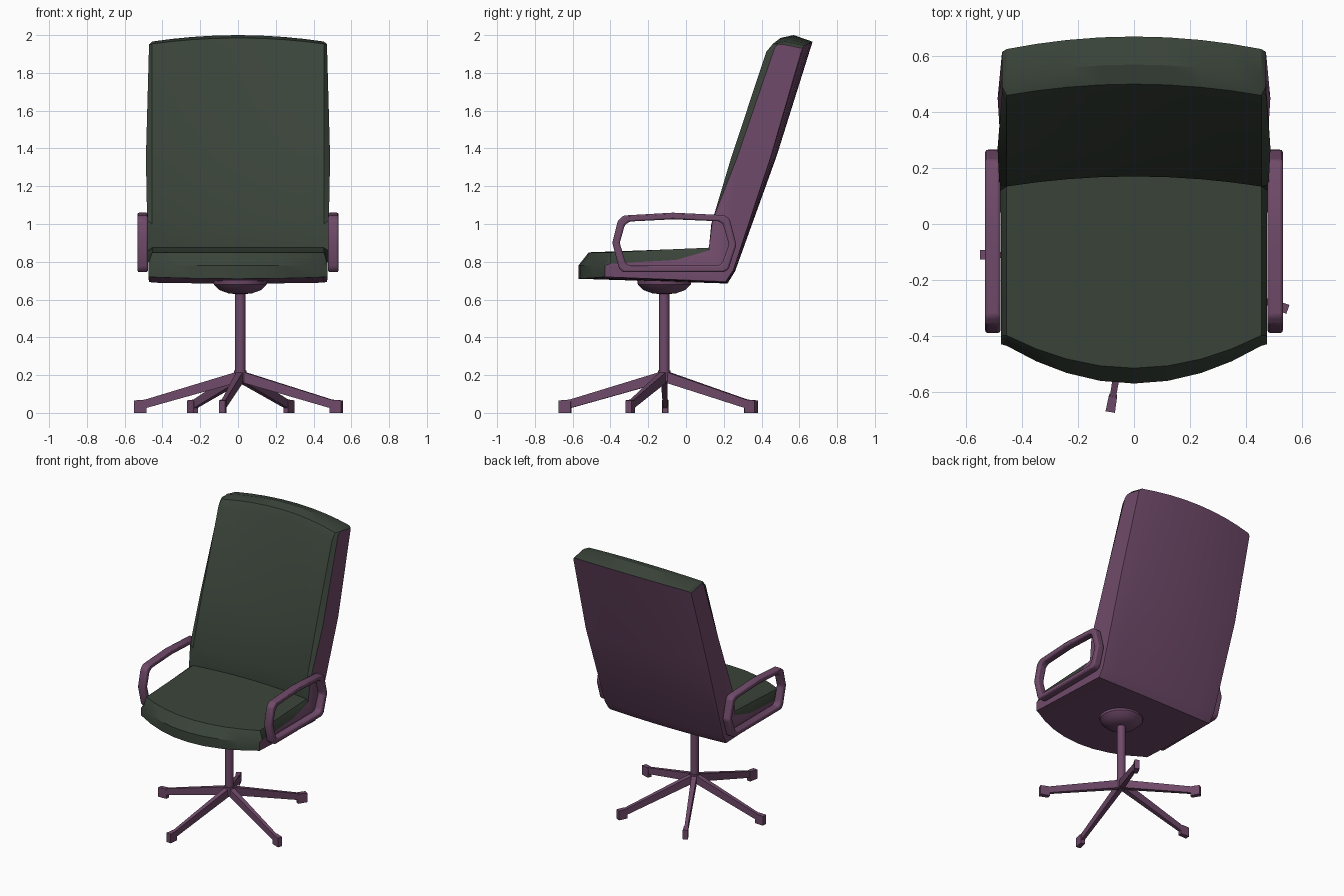
import bpy, bmesh, math
from mathutils import Vector

if "Cube" in bpy.data.objects:
    bpy.data.objects.remove(bpy.data.objects["Cube"])


def material(name, rgb):
    m = bpy.data.materials.new(name)
    m.diffuse_color = (*rgb, 1)
    m.use_nodes = True
    m.node_tree.nodes["Principled BSDF"].inputs["Base Color"].default_value = m.diffuse_color
    return m


PURPLE = material("plum shell", (0.162, 0.069, 0.144))
GREEN = material("dark green upholstery", (0.042, 0.057, 0.042))


def finish(name, bm, mats, bevel=0):
    bmesh.ops.recalc_face_normals(bm, faces=bm.faces)
    me = bpy.data.meshes.new(name)
    bm.to_mesh(me)
    bm.free()
    ob = bpy.data.objects.new(name, me)
    bpy.context.collection.objects.link(ob)
    for m in mats:
        me.materials.append(m)
    if bevel:
        mod = ob.modifiers.new("Bevel", 'BEVEL')
        mod.width = bevel
        mod.segments = 2
    bpy.ops.object.select_all(action='DESELECT')
    ob.select_set(True)
    bpy.context.view_layer.objects.active = ob
    bpy.ops.object.shade_smooth_by_angle(angle=math.radians(30))
    return ob


def loft(bm, rings):
    """Join closed rings of points, cap both ends; returns rows of side faces."""
    vs = [[bm.verts.new(p) for p in r] for r in rings]
    n = len(vs[0])
    rows = [[bm.faces.new((a[i], a[(i + 1) % n], b[(i + 1) % n], b[i])) for i in range(n)]
            for a, b in zip(vs, vs[1:])]
    bm.faces.new(vs[0])
    bm.faces.new(vs[-1])
    return rows


# Seat and back: side profile (y, z) near the edge, plus the bow (dy, dz) at the centre
PROFILE = [(-.42, .72, -.15, -.01), (.21, .69, .01, -.005), (.25, .75, .01, 0),
           (.45, 1.36, .03, 0), (.62, 1.94, .05, .025), (.52, 1.962, .05, .038),
           (.455, 1.95, .045, .035), (.42, 1.91, .05, .02), (.235, 1.35, .04, 0),
           (.13, 1.0, .04, 0), (.13, .875, .04, 0), (-.1, .865, 0, 0),
           (-.385, .85, -.13, 0), (-.42, .78, -.15, 0)]
# Lower outline of the flat side panel
EDGE = [(-.43, .72), (.21, .695), (.25, .755), (.45, 1.36), (.615, 1.93), (.52, 1.95),
        (.49, 1.952), (.47, 1.935), (.27, 1.35), (.14, 1.02), (.12, .86), (-.05, .81),
        (-.40, .79), (-.43, .78)]


def section(x):
    k = 1 - (x / .48) ** 2
    return [(x, y + dy * k, z + dz * k) for y, z, dy, dz in PROFILE]


def edge(side):
    # the sides are widest halfway up the back
    return [(side * (.489 - .018 * abs(z - 1.3) / .65), y, z) for y, z in EDGE]


bm = bmesh.new()
xs = (-.455, -.35, -.24, -.12, 0, .12, .24, .35, .455)
for row in loft(bm, [edge(-1)] + [section(x) for x in xs] + [edge(1)]):
    for i, f in enumerate(row):
        f.material_index = 0 if i < 4 else 1     # underside and rear are shell
finish("seat_and_back", bm, [PURPLE, GREEN])

# Loop armrests
LOOP = [(-.355, .765), (-.39, .90), (-.36, 1.02), (-.33, 1.045), (-.07, 1.06), (.2, 1.047),
        (.23, 1.03), (.267, .89), (.225, .76), (.2, .745), (-.335, .745)]
INNER = [(-.0625 + (y + .0625) * .88, .9 + (z - .9) * .78) for y, z in LOOP]
for s, name in ((-1, "left_armrest"), (1, "right_armrest")):
    bm = bmesh.new()
    rings = [[bm.verts.new((s * x, y, z)) for y, z in pts]
             for x, pts in ((.477, LOOP), (.532, LOOP), (.532, INNER), (.477, INNER))]
    n = len(LOOP)
    for a, b in zip(rings, rings[1:] + rings[:1]):
        for i in range(n):
            j = (i + 1) % n
            bm.faces.new((a[i], a[j], b[j], b[i]))
    finish(name, bm, [PURPLE], .01)

# Swivel bowl, post and hub: stacked circles (radius, height)
CX, CY = .012, -.115


def lathe(name, steps, sides=24):
    bm = bmesh.new()
    loft(bm, [[(CX + r * math.cos(math.tau * i / sides), CY + r * math.sin(math.tau * i / sides), z)
               for i in range(sides)] for r, z in steps])
    finish(name, bm, [PURPLE])


lathe("swivel_bowl", [(.145, .71), (.14, .68), (.11, .65), (.06, .632), (.03, .63)])
lathe("post", [(.028, .65), (.028, .2)], 16)
lathe("base_hub", [(.034, .225), (.034, .165), (.02, .155)], 16)

# Five legs with foot blocks, fanned around the hub
TIPS = [(-.085, -.672), (.55, -.305), (.285, .372), (-.255, .372), (-.55, -.11)]
for n, (tx, ty) in enumerate(TIPS, 1):
    d = Vector((tx - CX, ty - CY, 0))
    length = d.length
    d.normalize()
    w = Vector((-d.y, d.x, 0))
    c = Vector((CX, CY, 0))

    def ring(t, half, low, high):
        p = c + d * t
        return [p + w * a * half + Vector((0, 0, z))
                for a, z in ((-1, low), (1, low), (1, high), (-1, high))]

    bm = bmesh.new()
    loft(bm, [ring(0, .018, .165, .223), ring(length - .05, .011, .022, .068)])
    loft(bm, [ring(length - .065, .014, 0, .06), ring(length - .055, .015, 0, .07),
              ring(length, .017, 0, .066)])
    finish(f"leg_{n}", bm, [PURPLE])
